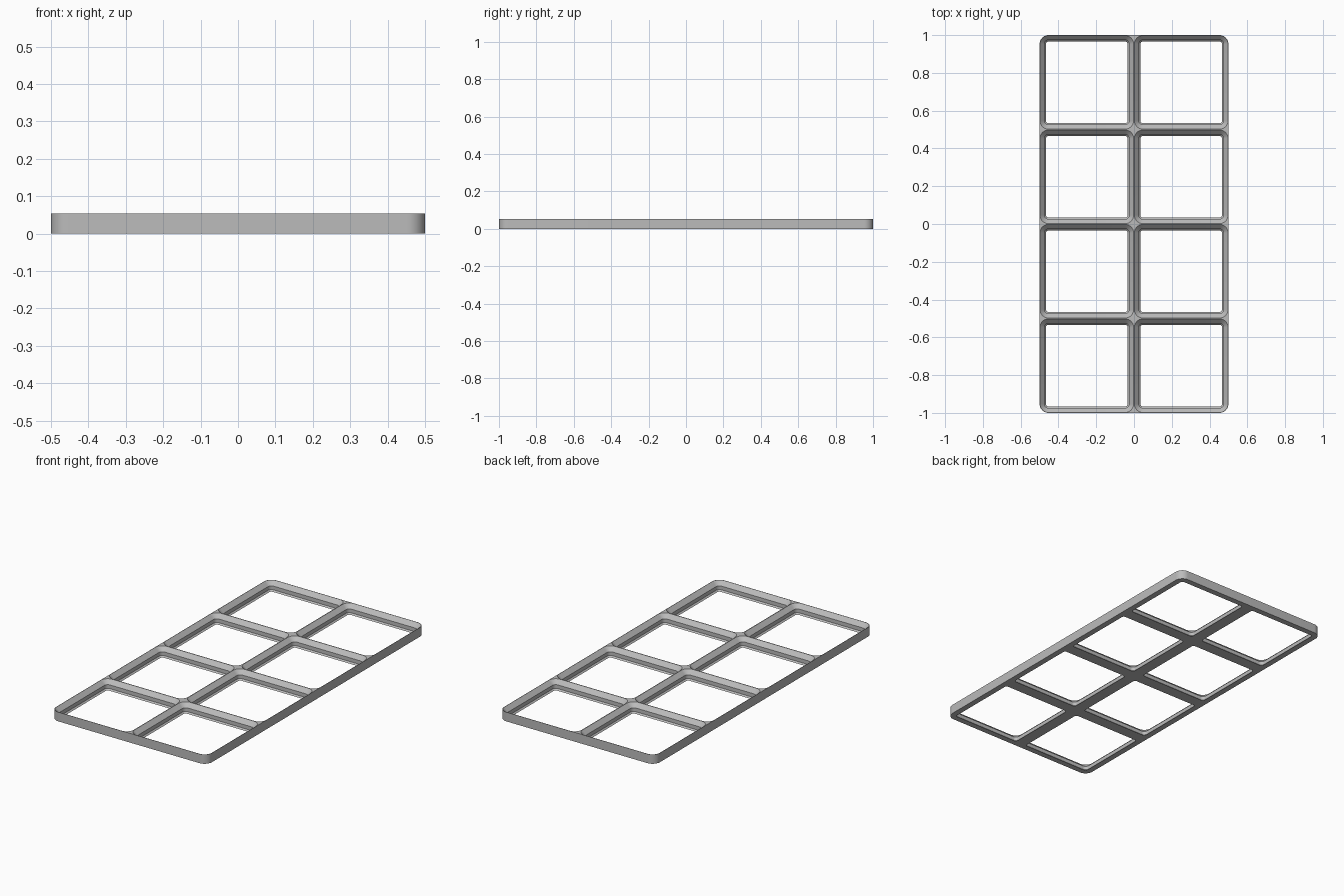
import bpy, bmesh, math

cube = bpy.data.objects.get("Cube")
if cube:
    bpy.data.objects.remove(cube, do_unlink=True)

COLS, ROWS, CELL = 2, 4, 0.5
HEIGHT = 0.0535
RADIUS = 0.0476
SEGS = 10
# Socket profile, top to bottom: (inset from cell edge, height)
PROFILE = [(0.002, HEIGHT), (0.0256, 0.0298), (0.0256, 0.0083), (0.0339, 0)]
CORNERS = [(1, 1), (-1, 1), (-1, -1), (1, -1)]

bm = bmesh.new()


def ring(cx, cy, inset, z, kept=CORNERS):
    """Rounded square; corners not in kept collapse to a sharp point."""
    verts = []
    half = CELL / 2
    for k, (sx, sy) in enumerate(CORNERS):
        for i in range(SEGS + 1):
            a = math.pi / 2 * (k + i / SEGS)
            if (sx, sy) in kept:
                x = sx * (half - RADIUS) + (RADIUS - inset) * math.cos(a)
                y = sy * (half - RADIUS) + (RADIUS - inset) * math.sin(a)
            else:
                x, y = sx * half, sy * half
            verts.append(bm.verts.new((cx + x, cy + y, z)))
    return verts


def skin(a, b):
    """Join two rings, using triangles where a ring collapses to a point."""
    n = len(a)
    for i in range(n):
        j = (i + 1) % n
        quad = [a[i], a[j], b[j], b[i]]
        if (a[i].co - a[j].co).length < 1e-6:
            quad.remove(a[j])
        bm.faces.new(quad)


# Each cell: top land, stepped socket wall, underside
for c in range(COLS):
    for r in range(ROWS):
        cx = (c - (COLS - 1) / 2) * CELL
        cy = (r - (ROWS - 1) / 2) * CELL
        outer = [(sx, sy) for sx, sy in CORNERS
                 if c == (COLS - 1 if sx > 0 else 0)
                 and r == (ROWS - 1 if sy > 0 else 0)]
        rings = [ring(cx, cy, 0, HEIGHT, outer)]
        rings += [ring(cx, cy, d, z) for d, z in PROFILE]
        rings.append(ring(cx, cy, 0, 0, outer))
        for a, b in zip(rings[:-2], rings[1:-1]):
            skin(a, b)
        skin(rings[-1], rings[-2])

# Weld cells, then close the perimeter wall
bmesh.ops.delete(bm, geom=[v for v in bm.verts if not v.link_faces], context="VERTS")
bmesh.ops.remove_doubles(bm, verts=bm.verts[:], dist=0.0002)
bmesh.ops.bridge_loops(bm, edges=[e for e in bm.edges if e.is_boundary])
bmesh.ops.recalc_face_normals(bm, faces=bm.faces[:])

mesh = bpy.data.meshes.new("grid_baseplate")
bm.to_mesh(mesh)
bm.free()
plate = bpy.data.objects.new("grid_baseplate", mesh)
bpy.context.collection.objects.link(plate)

# Plain grey plastic
grey = bpy.data.materials.new("grey_plastic")
grey.use_nodes = True
colour = (0.5, 0.5, 0.5, 1)
grey.diffuse_color = colour
grey.node_tree.nodes["Principled BSDF"].inputs["Base Color"].default_value = colour
mesh.materials.append(grey)

bpy.ops.object.select_all(action="DESELECT")
plate.select_set(True)
bpy.context.view_layer.objects.active = plate
bpy.ops.object.shade_smooth_by_angle(angle=math.radians(30))
